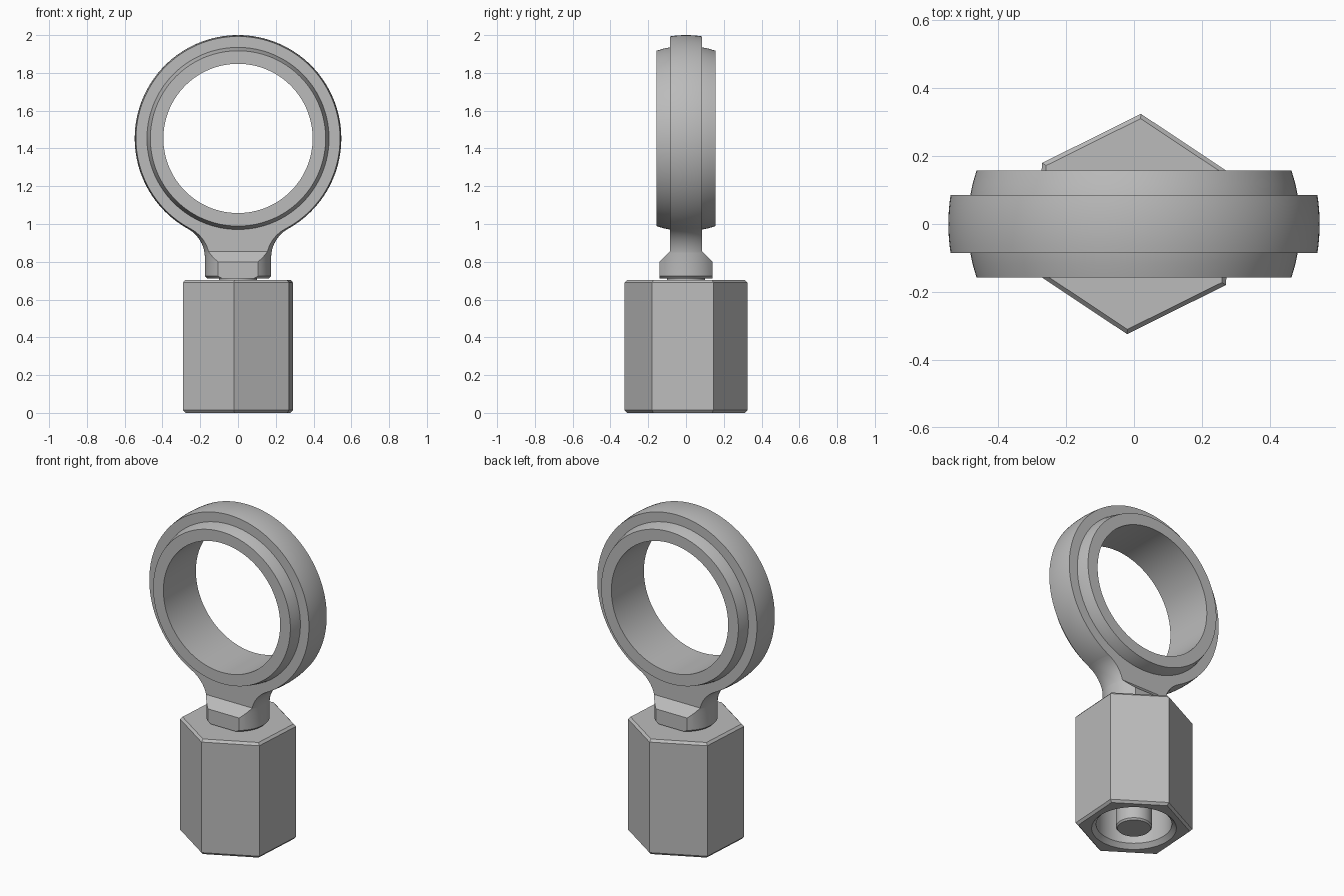
import bpy, bmesh, math
from mathutils import Matrix, Vector

if "Cube" in bpy.data.objects:
    bpy.data.objects.remove(bpy.data.objects["Cube"], do_unlink=True)

steel = bpy.data.materials.new("grey_steel")
steel.use_nodes = True
steel.diffuse_color = (0.5, 0.5, 0.5, 1)
steel.node_tree.nodes["Principled BSDF"].inputs["Base Color"].default_value = steel.diffuse_color

EYE_Z = 1.453      # centre of the eye
EYE_R = 0.547      # spherical outside of the eye
HALF = 0.086       # half thickness of the eye
STEM_R = 0.175
NECK_Z = 0.82      # where the neck starts to flare


def lathe(name, profile, segments=96, closed=False, turn=0.0, cuts=(), matrix=None):
    """Revolve (radius, height) points about z, then trim with planes."""
    bm = bmesh.new()
    verts = [bm.verts.new((r, 0, z)) for r, z in profile]
    edges = [bm.edges.new(pair) for pair in zip(verts, verts[1:])]
    if closed:
        edges.append(bm.edges.new((verts[-1], verts[0])))
    bmesh.ops.spin(bm, geom=verts + edges, cent=(0, 0, 0), axis=(0, 0, 1),
                   angle=math.tau, steps=segments, use_duplicate=False)
    bmesh.ops.remove_doubles(bm, verts=bm.verts[:], dist=1e-5)
    for point, normal in cuts:
        bmesh.ops.bisect_plane(bm, geom=bm.verts[:] + bm.edges[:] + bm.faces[:],
                               plane_co=point, plane_no=normal, clear_outer=True)
        rim = [e for e in bm.edges if e.is_boundary]
        bmesh.ops.holes_fill(bm, edges=rim, sides=0)
    bmesh.ops.recalc_face_normals(bm, faces=bm.faces[:])
    bm.transform(Matrix.Rotation(turn, 4, 'Z'))
    if matrix:
        bm.transform(matrix)
    mesh = bpy.data.meshes.new(name)
    bm.to_mesh(mesh)
    bm.free()
    mesh.materials.append(steel)
    obj = bpy.data.objects.new(name, mesh)
    bpy.context.collection.objects.link(obj)
    return obj


def activate(obj):
    bpy.ops.object.select_all(action='DESELECT')
    obj.select_set(True)
    bpy.context.view_layer.objects.active = obj


def barrel(radius, half, bore, steps=8):
    """Closed ring section with a spherical outside."""
    heights = [half * (2 * i / steps - 1) for i in range(steps + 1)]
    return [(bore, -half)] + [(math.sqrt(radius**2 - h**2), h) for h in heights] + [(bore, half)]


# Eye and the wider bearing ring inside it, both facing front
upright = Matrix.Translation((0, 0, EYE_Z)) @ Matrix.Rotation(math.pi / 2, 4, 'X')
parts = [
    lathe("eye_ring", barrel(EYE_R, HALF, 0.44), 128, True, matrix=upright),
    lathe("bearing_ring", barrel(0.49, 0.157, 0.395), 128, True, matrix=upright),
]

# Flared neck: a fillet tangent to both the stem and the eye
drop = EYE_Z - NECK_Z
fillet = (STEM_R**2 + drop**2 - EYE_R**2) / (2 * (EYE_R - STEM_R))
centre = Vector((STEM_R + fillet, NECK_Z))
sweep = math.atan2(drop, centre.x)
flare = []
for i in range(13):
    a = sweep * i / 12
    flare.append((centre.x - fillet * math.cos(a), centre.y + fillet * math.sin(a)))
sides = (-1, 1)
parts.append(lathe("neck", [(0, NECK_Z)] + flare + [(0, flare[-1][1])],
                   cuts=[((0, s * HALF, 0), (0, s, 0)) for s in sides]))

# Stem with wrench flats and sloped shoulders
stem_cuts = [((0, s * 0.14, 0), (0, s, 0)) for s in sides]
stem_cuts += [((0, s * 0.14, 0.8), (0, s, 1)) for s in sides]
parts.append(lathe("stem", [(0, 0.712), (0.163, 0.712), (STEM_R, 0.724), (STEM_R, NECK_Z),
                            (0.178, 0.855), (0, 0.855)], cuts=stem_cuts))

# Threaded rod through the nut
parts.append(lathe("rod", [(0, 0), (0.092, 0), (0.1, 0.01), (0.1, 0.75), (0, 0.75)], 64))

# Long hexagonal nut with chamfered rims and an open bore below
nut = lathe("hex_nut", [(0, 0), (0.311, 0), (0.325, 0.014), (0.325, 0.69),
                        (0.311, 0.704), (0, 0.704)], 6, turn=math.radians(26.4))
cutter = lathe("bore_cutter", [(0, -0.02), (0.255, -0.02), (0.21, 0.025), (0.21, 0.6), (0, 0.6)], 64)
cutter.hide_render = True
bore = nut.modifiers.new("bore", 'BOOLEAN')
bore.operation = 'DIFFERENCE'
bore.solver = 'EXACT'
bore.object = cutter
activate(nut)
bpy.ops.object.modifier_apply(modifier=bore.name)
bpy.data.objects.remove(cutter, do_unlink=True)
parts.append(nut)

for part in parts:
    activate(part)
    bpy.ops.object.shade_smooth_by_angle(angle=math.radians(25))
